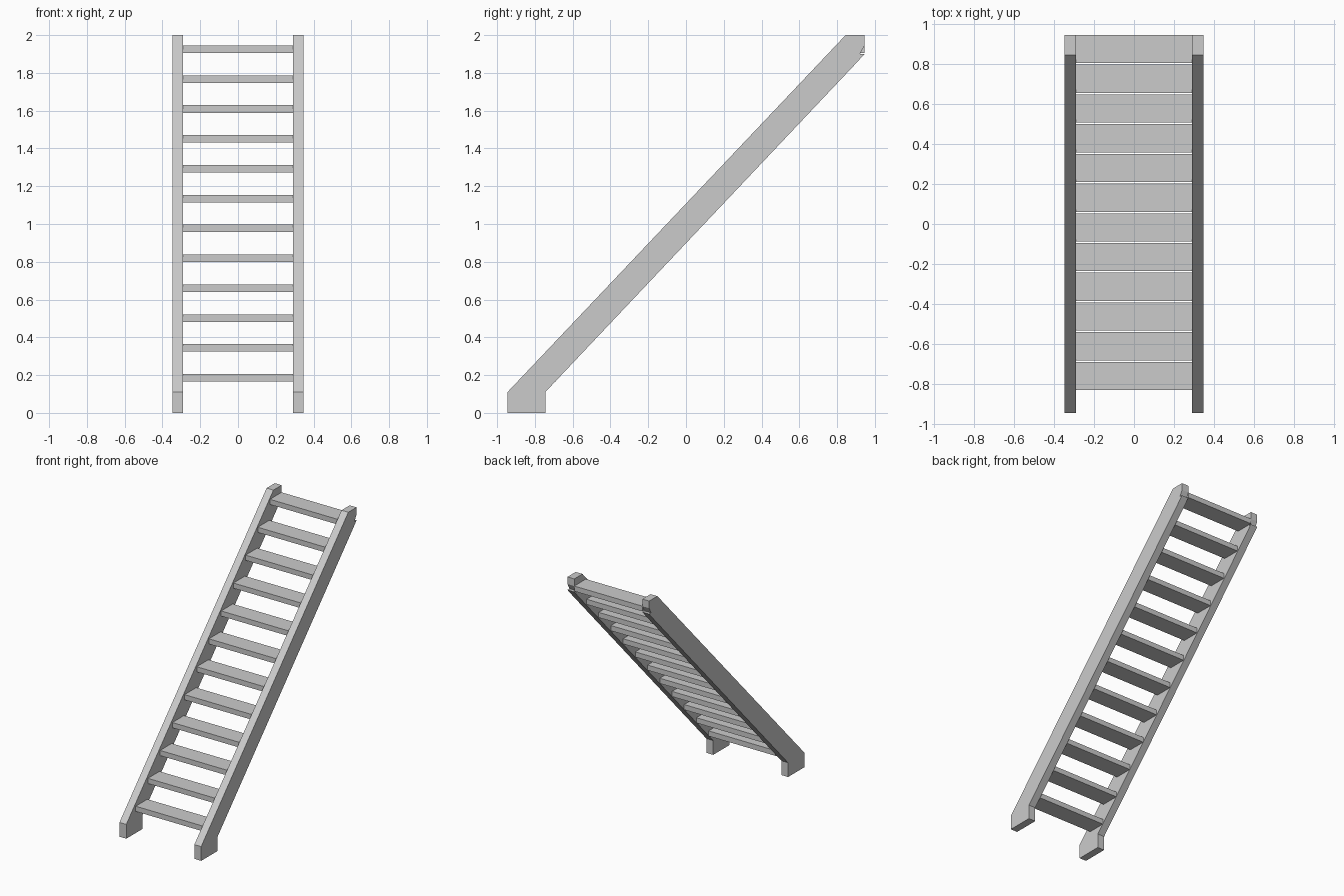
import bpy
import bmesh

if "Cube" in bpy.data.objects:
    bpy.data.objects.remove(bpy.data.objects["Cube"])

STEPS = 12
INNER, OUTER = 0.29, 0.348


def prism(name, profile, x0, x1):
    """Extrude a (y, z) profile along x from x0 to x1."""
    bm = bmesh.new()
    face = bm.faces.new([bm.verts.new((x0, y, z)) for y, z in profile])
    res = bmesh.ops.extrude_face_region(bm, geom=[face])
    moved = [v for v in res["geom"] if isinstance(v, bmesh.types.BMVert)]
    bmesh.ops.translate(bm, verts=moved, vec=(x1 - x0, 0, 0))
    bmesh.ops.recalc_face_normals(bm, faces=bm.faces)
    mesh = bpy.data.meshes.new(name)
    bm.to_mesh(mesh)
    bm.free()
    obj = bpy.data.objects.new(name, mesh)
    bpy.context.collection.objects.link(obj)
    return obj


# Sloping side rails with upright feet and a notched top end
rail = [(-0.945, 0), (-0.745, 0), (-0.745, 0.11), (0.895, 1.845),
        (0.945, 1.9), (0.921, 1.9), (0.945, 1.945), (0.945, 2.0),
        (0.845, 2.0), (-0.945, 0.11)]
prism("right_stringer", rail, INNER, OUTER)
prism("left_stringer", rail, -OUTER, -INNER)

# Evenly spaced flat treads between the rails
for i in range(STEPS):
    y = -0.83 + i * 0.1485
    z = 0.166 + i * 0.1581
    prism(f"tread_{i + 1:02d}",
          [(y, z), (y + 0.141, z), (y + 0.141, z + 0.04), (y, z + 0.04)],
          -INNER, INNER)
